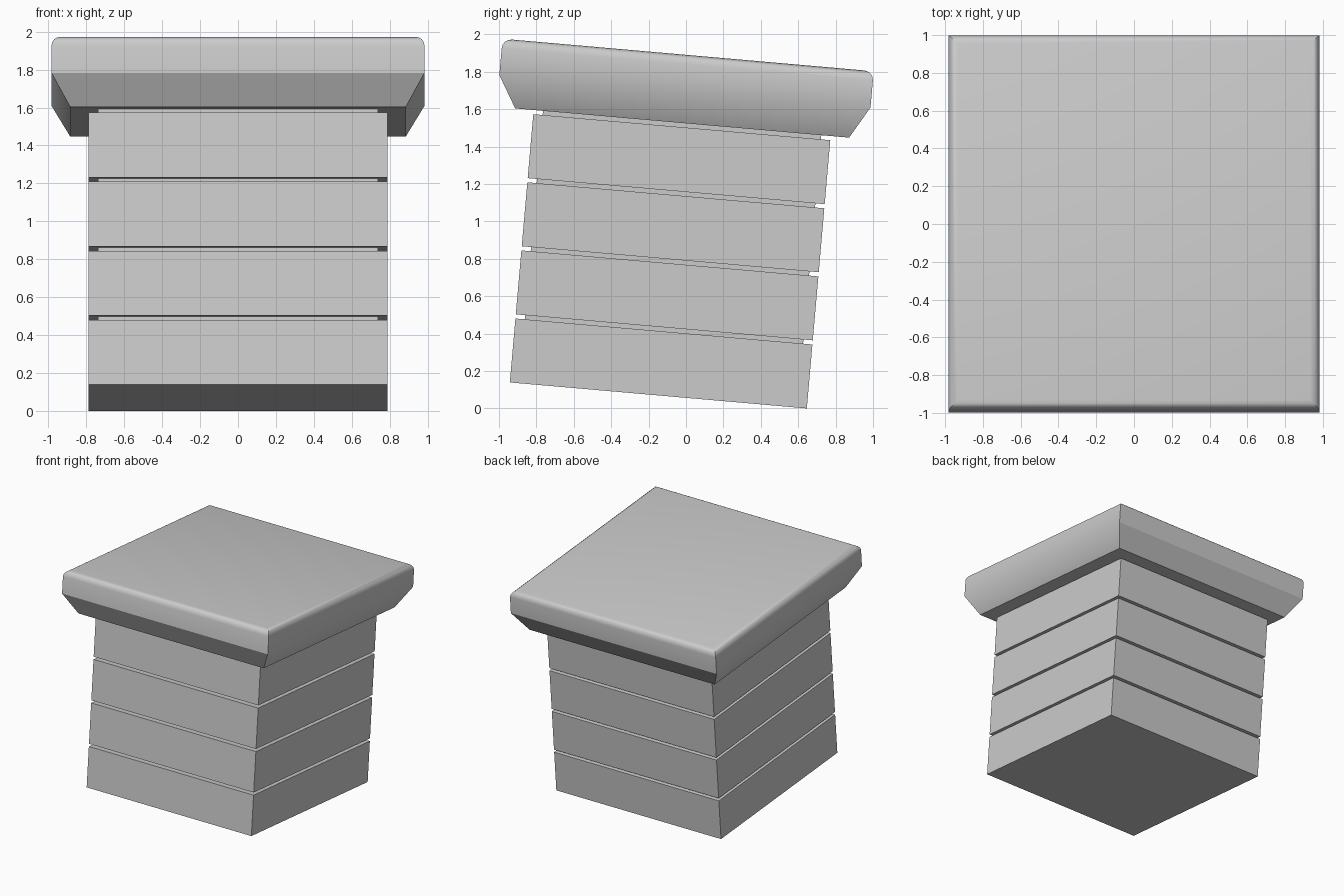
import bpy, bmesh, math
from mathutils import Matrix

if "Cube" in bpy.data.objects:
    bpy.data.objects.remove(bpy.data.objects["Cube"])

# The whole pillar leans 5 degrees towards the back
TILT = Matrix.Translation((0, -0.148, 0.0695)) @ Matrix.Rotation(math.radians(-5), 4, 'X')
HX, HY = 0.787, 0.797
PITCH, BLOCK = 0.3655, 0.343
CAP_Z = 4 * PITCH


def finish(name, bm):
    bmesh.ops.recalc_face_normals(bm, faces=bm.faces)
    mesh = bpy.data.meshes.new(name)
    bm.to_mesh(mesh)
    bm.free()
    obj = bpy.data.objects.new(name, mesh)
    bpy.context.collection.objects.link(obj)
    obj.matrix_world = TILT
    return obj


def box(name, hx, hy, z0, z1):
    bm = bmesh.new()
    bmesh.ops.create_cube(bm, size=1)
    for v in bm.verts:
        v.co = (v.co.x * 2 * hx, v.co.y * 2 * hy, z0 + (v.co.z + 0.5) * (z1 - z0))
    return finish(name, bm)


# Stacked blocks around a recessed core
for i in range(4):
    box(f"pillar_block_{i + 1}", HX, HY, i * PITCH, i * PITCH + BLOCK)
box("pillar_core", HX - 0.05, HY - 0.05, 0.1, CAP_Z + 0.02)

# Cap: chamfered underside, straight sides, rounded top rim
bm = bmesh.new()
rings = []
for hx, hy, z in ((0.885, 0.896, 0), (0.983, 0.996, 0.17), (0.983, 0.996, 0.365)):
    rings.append([bm.verts.new((sx * hx, sy * hy, CAP_Z + z))
                  for sx, sy in ((-1, -1), (1, -1), (1, 1), (-1, 1))])
for a, b in zip(rings, rings[1:]):
    for i in range(4):
        j = (i + 1) % 4
        bm.faces.new((a[i], a[j], b[j], b[i]))
bm.faces.new(rings[0][::-1])
top = bm.faces.new(rings[2])
bmesh.ops.bevel(bm, geom=list(top.edges), offset=0.05, segments=4,
                profile=0.5, affect='EDGES')
bmesh.ops.recalc_face_normals(bm, faces=bm.faces)
for f in bm.faces:
    f.smooth = True
# Chamfer edge is soft on the left and right sides, crisp on front and back
for e in bm.edges:
    side_chamfer = all(abs(v.co.z - CAP_Z - 0.17) < 0.01 for v in e.verts)
    along_x = abs(e.verts[0].co.x - e.verts[1].co.x) > 0.5
    e.smooth = not along_x if side_chamfer else e.calc_face_angle(0) < math.radians(31)
finish("pillar_cap", bm)
